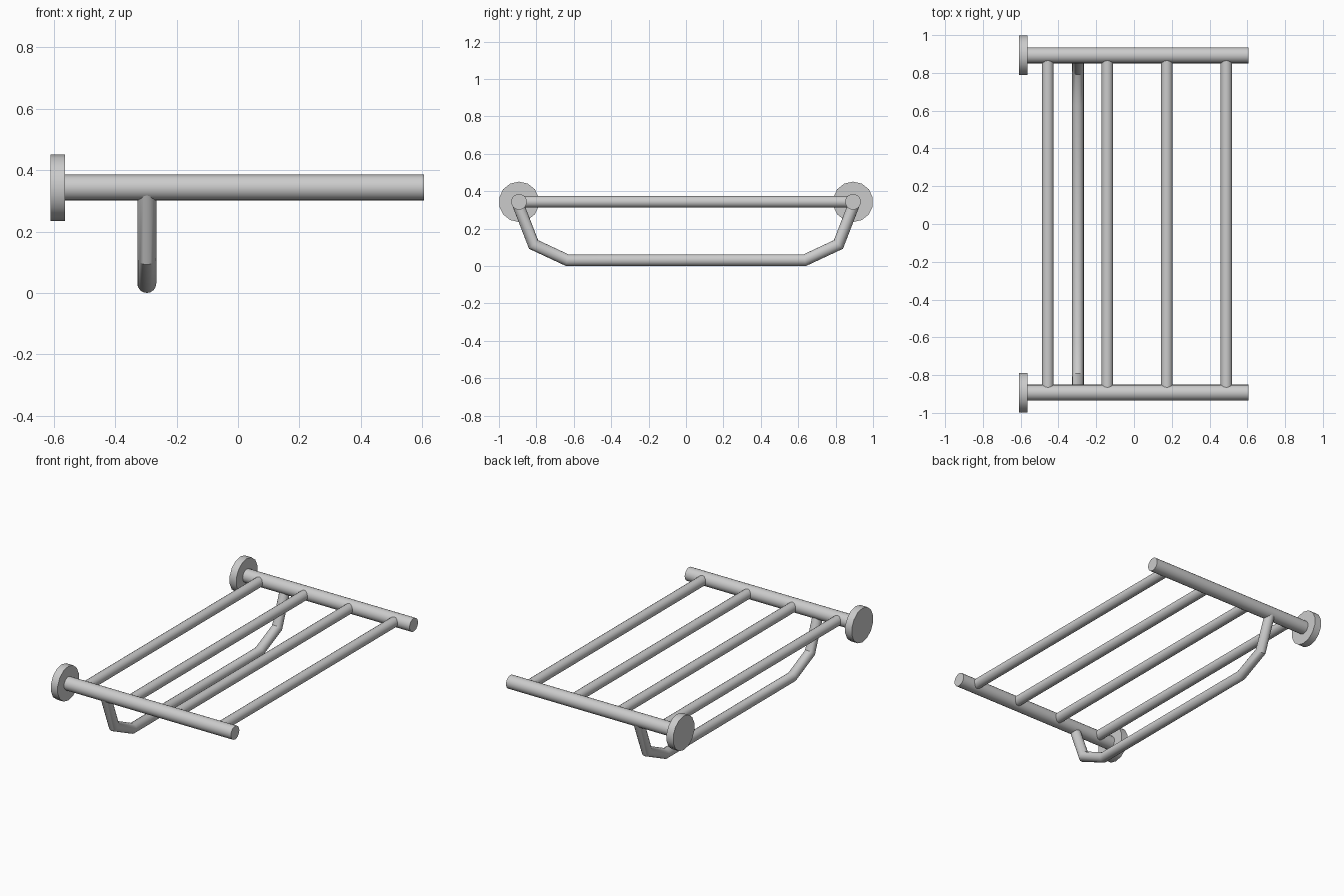
import bpy, bmesh, math
from mathutils import Vector

cube = bpy.data.objects.get("Cube")
if cube:
    bpy.data.objects.remove(cube, do_unlink=True)

steel = bpy.data.materials.new("brushed_steel")
steel.use_nodes = True
colour = (0.6, 0.6, 0.6, 1)
steel.diffuse_color = colour
steel.node_tree.nodes["Principled BSDF"].inputs["Base Color"].default_value = colour

RAIL_Y, RAIL_Z = 0.893, 0.343


def tube(name, path, radius, sides):
    """Sweep a round section along a path with mitred corners and capped ends."""
    pts = [Vector(p) for p in path]
    steps = [(b - a).normalized() for a, b in zip(pts, pts[1:])]
    side = Vector((1, 0, 0)) if abs(steps[0].x) < 0.5 else Vector((0, 0, 1))
    bm = bmesh.new()
    rings = []
    for i, p in enumerate(pts):
        before, after = steps[max(i - 1, 0)], steps[min(i, len(steps) - 1)]
        tangent = (before + after).normalized()
        across = tangent.cross(side) / tangent.dot(after)
        angles = [math.tau * k / sides for k in range(sides)]
        rings.append([bm.verts.new(p + radius * (side * math.cos(a) + across * math.sin(a)))
                      for a in angles])
    for r, s in zip(rings, rings[1:]):
        for k in range(sides):
            n = (k + 1) % sides
            bm.faces.new((r[k], r[n], s[n], s[k]))
    bm.faces.new(rings[0])
    bm.faces.new(rings[-1])
    bmesh.ops.recalc_face_normals(bm, faces=bm.faces)
    mesh = bpy.data.meshes.new(name)
    bm.to_mesh(mesh)
    bm.free()
    mesh.materials.append(steel)
    obj = bpy.data.objects.new(name, mesh)
    bpy.context.collection.objects.link(obj)
    bpy.ops.object.select_all(action='DESELECT')
    obj.select_set(True)
    bpy.context.view_layer.objects.active = obj
    bpy.ops.object.shade_smooth_by_angle(angle=math.radians(35))
    return obj


# Side rails with their wall flanges
for label, s in (("front", -1), ("back", 1)):
    y = s * RAIL_Y
    tube(label + "_rail", [(-0.58, y, RAIL_Z), (0.605, y, RAIL_Z)], 0.042, 20)
    tube(label + "_wall_flange", [(-0.61, y, RAIL_Z), (-0.563, y, RAIL_Z)], 0.108, 14)

# Shelf bars between the rails
for i in range(4):
    x = -0.456 + 0.315 * i
    tube(f"shelf_bar_{i + 1}", [(x, -RAIL_Y, RAIL_Z), (x, RAIL_Y, RAIL_Z)], 0.031, 16)

# Bent towel bar hanging under the rails
half = [(0.9, 0.335), (0.815, 0.115), (0.635, 0.031)]
profile = [(-y, z) for y, z in half] + half[::-1]
tube("towel_bar", [(-0.297, y, z) for y, z in profile], 0.031, 16)
